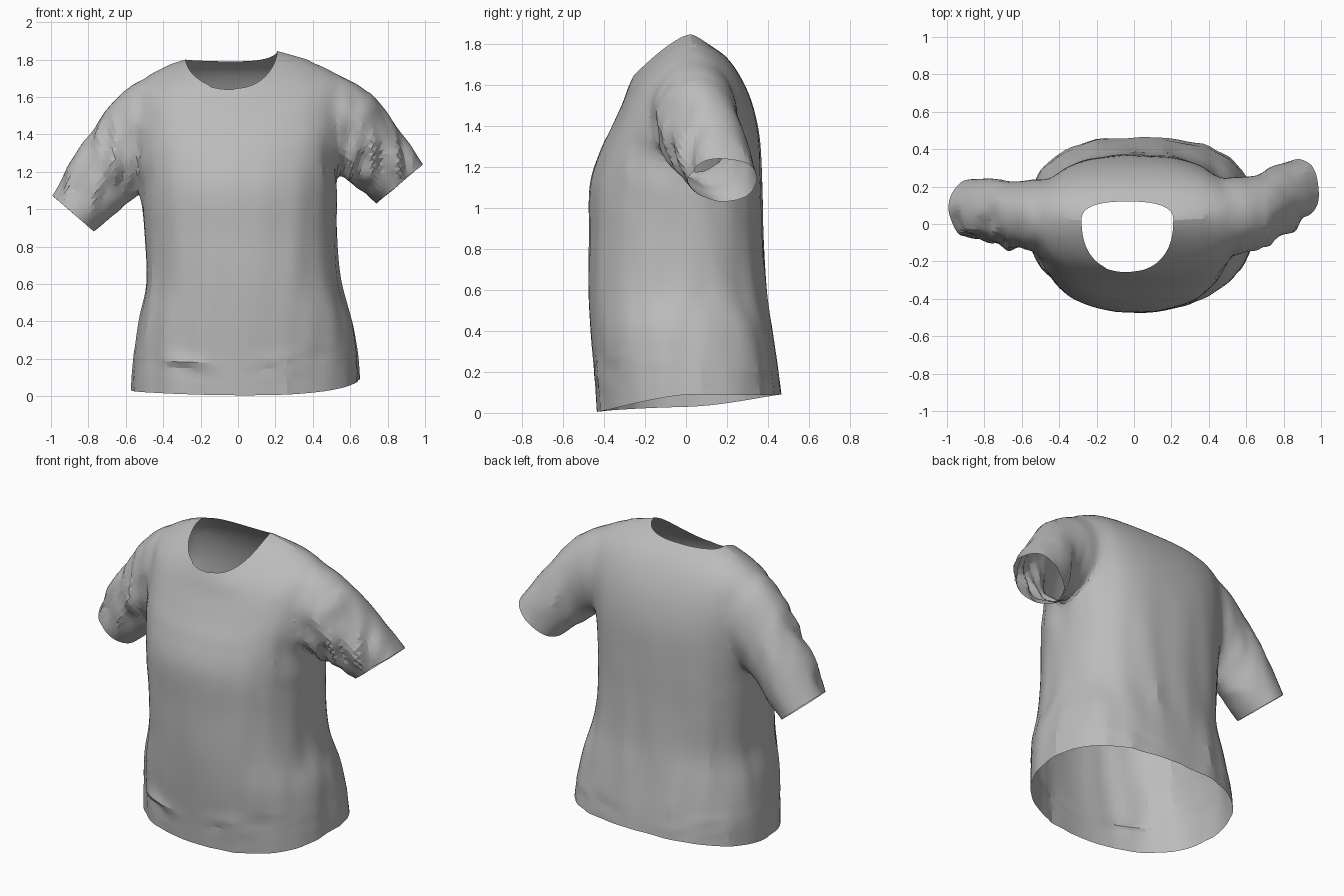
import bpy, bmesh, math
from mathutils import Vector, noise

old = bpy.data.objects.get("Cube")
if old:
    bpy.data.objects.remove(old, do_unlink=True)


def make_material(name, colour):
    mat = bpy.data.materials.new(name)
    mat.use_nodes = True
    mat.diffuse_color = colour
    mat.node_tree.nodes["Principled BSDF"].inputs["Base Color"].default_value = colour
    return mat


fabric = make_material("grey fabric", (0.5, 0.5, 0.5, 1))
opening = bpy.data.materials.new("temporary opening")


def spline(rows, steps):
    """Smoothly interpolate a list of equal-length number rows."""
    out = []
    last = len(rows) - 1
    for i in range(last):
        a, b, c, d = (rows[min(max(i + k, 0), last)] for k in (-1, 0, 1, 2))
        for s in range(steps):
            t = s / steps
            out.append([q + 0.5 * t * (r - p + t * (2 * p - 5 * q + 4 * r - w + t * (3 * (q - r) + w - p)))
                        for p, q, r, w in zip(a, b, c, d)])
    return out + [list(rows[-1])]


def loft(name, rings):
    """Closed tube through the rings; the end fans use the opening material."""
    bm = bmesh.new()
    loops = [[bm.verts.new(p) for p in ring] for ring in rings]
    n = len(loops[0])
    for low, high in zip(loops, loops[1:]):
        for j in range(n):
            k = (j + 1) % n
            bm.faces.new((low[j], low[k], high[k], high[j]))
    for loop in (loops[0], loops[-1]):
        hub = bm.verts.new(sum((v.co for v in loop), Vector()) / n)
        for j in range(n):
            bm.faces.new((loop[j], loop[(j + 1) % n], hub)).material_index = 1
    bmesh.ops.recalc_face_normals(bm, faces=bm.faces)
    mesh = bpy.data.meshes.new(name)
    bm.to_mesh(mesh)
    bm.free()
    mesh.materials.append(fabric)
    mesh.materials.append(opening)
    obj = bpy.data.objects.new(name, mesh)
    bpy.context.collection.objects.link(obj)
    return obj


def body_ring(row, n=80):
    xr, xl, yf, ys, yb, zr, zl, zf, zb = row
    ring = []
    for j in range(n):
        a = math.tau * j / n
        c, s = math.cos(a), math.sin(a)
        power = 0.78 if s > 0 else 0.86
        u = math.copysign(abs(c) ** power, c)
        v = abs(s) ** power
        end_y, end_z = (yb, zb) if s > 0 else (yf, zf)
        side = (zl + zr) / 2 + u * (zl - zr) / 2
        ring.append(Vector(((xl + xr) / 2 + u * (xl - xr) / 2,
                            ys + v * (end_y - ys),
                            side + (end_z - side) * v ** 1.4)))
    return ring


def sleeve_ring(row, n=44):
    tx, tz, bx, bz, yc, yh = row
    ring = []
    for j in range(n):
        a = math.tau * j / n
        c, s = math.cos(a), math.sin(a)
        ring.append(Vector(((tx + bx) / 2 + c * (tx - bx) / 2, yc + s * yh,
                            (tz + bz) / 2 + c * (tz - bz) / 2)))
    return ring


# Body rings: right x, left x, front y, side y, back y, then z at right, left, front, back
body_rows = [
    (-.57, .65, -.43, .02, .465, .03, .09, .005, .09),
    (-.56, .64, -.44, .01, .45, .2, .22, .18, .22),
    (-.53, .61, -.46, -.01, .42, .4, .4, .4, .4),
    (-.49, .55, -.47, -.03, .39, .6, .6, .6, .6),
    (-.50, .53, -.47, -.03, .375, .85, .85, .85, .85),
    (-.52, .53, -.47, -.02, .37, 1.1, 1.1, 1.1, 1.1),
    (-.54, .55, -.42, 0, .36, 1.35, 1.35, 1.27, 1.33),
    (-.55, .57, -.36, .02, .325, 1.52, 1.54, 1.4, 1.5),
    (-.52, .54, -.31, .03, .27, 1.68, 1.71, 1.51, 1.63),
    (-.41, .41, -.28, .03, .2, 1.755, 1.785, 1.59, 1.73),
    (-.28, .21, -.255, .02, .12, 1.8, 1.845, 1.645, 1.79),
]
# Sleeve rings: top x, top z, bottom x, bottom z, centre y, half depth
left_rows = [
    (.36, 1.74, .38, 1.2, .04, .19),
    (.55, 1.715, .47, 1.19, .04, .21),
    (.71, 1.615, .57, 1.16, .06, .2),
    (.85, 1.44, .66, 1.1, .12, .19),
    (.99, 1.24, .74, 1.03, .18, .17),
]
right_rows = [
    (-.36, 1.71, -.36, 1.15, .04, .19),
    (-.54, 1.685, -.45, 1.12, .04, .2),
    (-.69, 1.55, -.54, 1.07, .05, .18),
    (-.83, 1.34, -.65, .98, .07, .17),
    (-.99, 1.07, -.77, .88, .08, .155),
]
shirt = loft("shirt", [body_ring(r) for r in spline(body_rows, 6)])
sleeves = [loft(name, [sleeve_ring(r) for r in spline(rows, 7)])
           for name, rows in (("left_sleeve", left_rows), ("right_sleeve", right_rows))]

# Join the sleeves to the body as one skin
for sleeve in sleeves:
    mod = shirt.modifiers.new("join", 'BOOLEAN')
    mod.operation = 'UNION'
    mod.solver = 'EXACT'
    mod.object = sleeve
joined = bpy.data.meshes.new_from_object(shirt.evaluated_get(bpy.context.evaluated_depsgraph_get()))
shirt.modifiers.clear()
shirt.data = joined
for sleeve in sleeves:
    bpy.data.objects.remove(sleeve, do_unlink=True)

# Open the neck, hem and cuffs
bm = bmesh.new()
bm.from_mesh(joined)
caps = [f for f in bm.faces if joined.materials[f.material_index] == opening]
bmesh.ops.delete(bm, geom=caps, context='FACES')
bmesh.ops.remove_doubles(bm, verts=bm.verts, dist=0.008)
bmesh.ops.triangulate(bm, faces=bm.faces)

# Soften the armhole seams
seam = [v for v in bm.verts if 0.38 < abs(v.co.x) < 0.7 and v.co.z > 1 and not v.is_boundary]
for _ in range(5):
    bmesh.ops.smooth_vert(bm, verts=seam, factor=0.5, use_axis_x=True, use_axis_y=True, use_axis_z=True)
bm.normal_update()


def near(value, centre, width):
    return math.exp(-((value - centre) / width) ** 2)


# Cloth folds: vertical drape, bunched sleeves and creases above the hem
for v in bm.verts:
    x, y, z = v.co
    drape = noise.noise(Vector((x * 10, y * 10, z * 1.8))) * 0.012 * min(1, max(0, 1.6 - z))
    arm = min(1, max(0, (abs(x) - 0.42) * 6)) * min(1, max(0, (z - 0.85) * 4))
    front = 0.2 + 0.8 * min(1, max(0, (0.15 - y) * 5))
    bunch = noise.noise(Vector((x * 16, y * 8, (abs(x) + z) * 6))) * 0.04 * arm * front * near(z, 1.25, 0.3)
    rise = z - 0.12 * abs(x)
    patch = near(abs(x), 0.35, 0.2) * near(rise, 0.15, 0.06) * (1 if y < 0 else 0.3)
    crease = noise.noise(Vector((x * 4, y * 3, rise * 16))) * 0.03 * patch
    v.co += v.normal * (drape + bunch + crease)
for f in bm.faces:
    f.material_index = 0
bm.to_mesh(joined)
bm.free()
joined.materials.clear()
joined.materials.append(fabric)
bpy.data.materials.remove(opening)

bpy.ops.object.select_all(action='DESELECT')
shirt.select_set(True)
bpy.context.view_layer.objects.active = shirt
bpy.ops.object.shade_smooth_by_angle(angle=math.radians(15))
